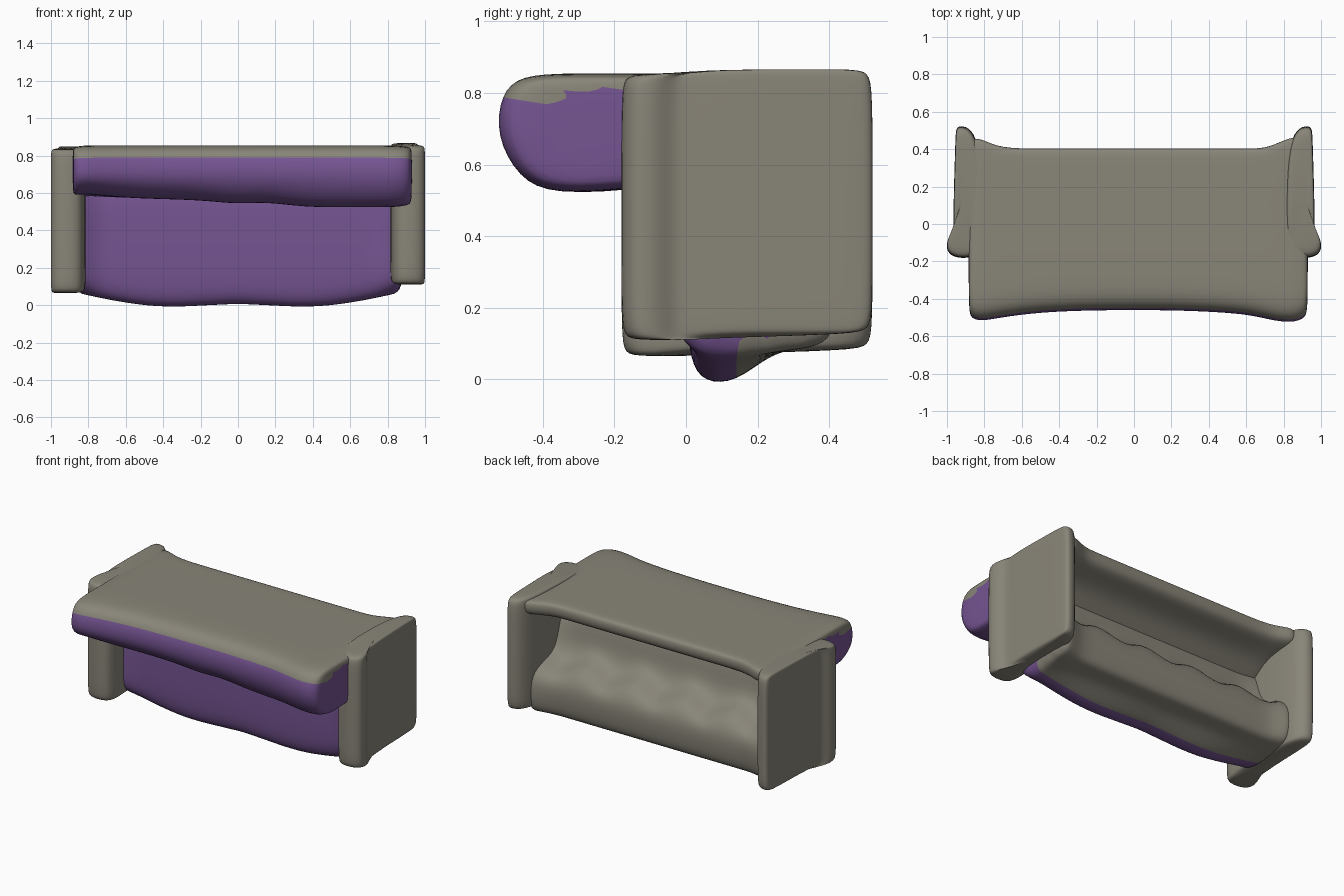
import bpy, bmesh, math

if "Cube" in bpy.data.objects:
    bpy.data.objects.remove(bpy.data.objects["Cube"])


def material(name, rgb):
    m = bpy.data.materials.new(name)
    m.diffuse_color = (*rgb, 1)
    m.use_nodes = True
    m.node_tree.nodes["Principled BSDF"].inputs["Base Color"].default_value = m.diffuse_color
    return m


TAUPE = material("taupe", (0.25, 0.235, 0.19))
PURPLE = material("purple", (0.18, 0.09, 0.29))


def loft(name, rings, purple=()):
    """Skin equal-length closed rings; purple lists the profile edges to tint."""
    bm = bmesh.new()
    vs = [[bm.verts.new(p) for p in r] for r in rings]
    n = len(rings[0])
    for a, b in zip(vs, vs[1:]):
        for i in range(n):
            j = (i + 1) % n
            f = bm.faces.new((a[i], a[j], b[j], b[i]))
            f.material_index = 1 if i in purple else 0
    for r in (vs[0], vs[-1]):
        f = bm.faces.new(r)
        f.material_index = 1 if purple else 0
    bmesh.ops.recalc_face_normals(bm, faces=bm.faces)
    for f in bm.faces:
        f.smooth = True
    me = bpy.data.meshes.new(name)
    bm.to_mesh(me)
    bm.free()
    me.materials.append(TAUPE)
    me.materials.append(PURPLE)
    obj = bpy.data.objects.new(name, me)
    bpy.context.collection.objects.link(obj)
    mod = obj.modifiers.new("soften", "SUBSURF")
    mod.levels = mod.render_levels = 2


def shrink(profile, k):
    ca = sum(p[0] for p in profile) / len(profile)
    cb = sum(p[1] for p in profile) / len(profile)
    return [(ca + (a - ca) * k, cb + (b - cb) * k) for a, b in profile]


def corner(x, start=0.72, end=0.86):
    """0 in the middle of the width, rising to 1 beside the arms."""
    return max(0, min(1, (abs(x) - start) / (end - start)))


# Arms: plan outline with a rolled front edge and a groove behind it
plan = [(0.85, -0.18), (0.95, -0.185), (1.005, -0.15), (1.0, -0.08), (0.96, -0.03),
        (0.968, 0.03), (0.955, 0.44), (0.953, 0.515), (0.93, 0.525), (0.87, 0.515),
        (0.82, 0.40), (0.81, 0.03), (0.82, -0.12)]
for name, side, z0, z1 in (("left_arm", -1, 0.06, 0.853), ("right_arm", 1, 0.105, 0.87)):
    levels = [(z0, 0.86), (z0 + 0.015, 0.97), (z0 + 0.06, 1), (0.47, 1),
              (z1 - 0.06, 1), (z1 - 0.012, 0.97), (z1, 0.86)]
    rings = []
    for z, k in levels:
        ring = []
        for x, y in shrink(plan, k):
            # the back of the arm sits slightly higher than its rolled front
            rise = 0.02 if z < 0.2 and y > 0 else 0
            drop = 0.015 if z > 0.8 and y < 0 else 0
            ring.append((side * x, y, z + rise - drop))
        rings.append(ring)
    loft(name, rings)

# Top slab with its padded purple front roll
slab = [(-0.525, 0.80), (-0.47, 0.85), (-0.34, 0.856), (0.0, 0.853), (0.37, 0.852),
        (0.405, 0.848), (0.405, 0.775), (0.36, 0.745), (0.2, 0.71), (0.09, 0.56),
        (-0.15, 0.532), (-0.38, 0.515), (-0.475, 0.56), (-0.54, 0.68)]
stations = [(-0.885, 0.82, 0, 0.05), (-0.875, 0.94, 0, 0.05), (-0.82, 1, 0.01, 0.075),
            (-0.72, 1, 0.03, 0.06), (-0.5, 1, 0.06, 0.045), (-0.2, 1, 0.07, 0.04),
            (0.0, 1, 0.07, 0.015), (0.15, 1, 0.07, 0.03), (0.35, 1, 0.065, 0.0),
            (0.6, 1, 0.05, 0.0), (0.72, 1, 0.02, 0), (0.84, 1, 0, 0),
            (0.92, 0.94, 0, 0), (0.93, 0.82, 0, 0)]
rings = []
for x, k, back, lift in stations:
    ring = []
    for y, z in shrink(slab, k):
        y2 = y + back * max(0, min(1, (-y - 0.1) / 0.3))
        if y > 0.3:
            y2 += 0.08 * corner(x)
        ring.append((x, y2, z + (lift if z < 0.65 and y < 0 else 0)))
    rings.append(ring)
loft("top_slab", rings, purple={9, 10, 11, 12, 13})

# Lower body: purple front panel, sagging lower lip, scalloped ledge at the back
body = [(0.0, 0.65), (0.0, 0.45), (0.0, 0.2), (0.01, 0.05), (0.05, -0.01), (0.14, -0.01),
        (0.24, 0.075), (0.32, 0.085), (0.37, 0.10), (0.385, 0.2), (0.385, 0.32),
        (0.32, 0.39), (0.2, 0.42), (0.14, 0.5), (0.13, 0.72)]
rings = []
for i in range(25):
    x = -0.89 + 1.78 * i / 24
    lift = 0.08 * max(0, (abs(x) - 0.4) / 0.48) ** 1.5 + 0.015 * max(0, 1 - abs(x) / 0.3)
    bump = 0.03 * math.cos((x - 0.18) * math.tau / 0.36)
    ring = []
    for j, (y, z) in enumerate(body):
        if z < 0.07:
            z += lift
        if j in (11, 12):
            z += bump
        if j < 4:
            y -= 0.06 * corner(x, 0.74, 0.88)
        if 8 <= j <= 13:
            y += 0.05 * corner(x)
        ring.append((x, y, z))
    rings.append(ring)
loft("seat_body", rings, purple={0, 1, 2, 3, 4, 14})
